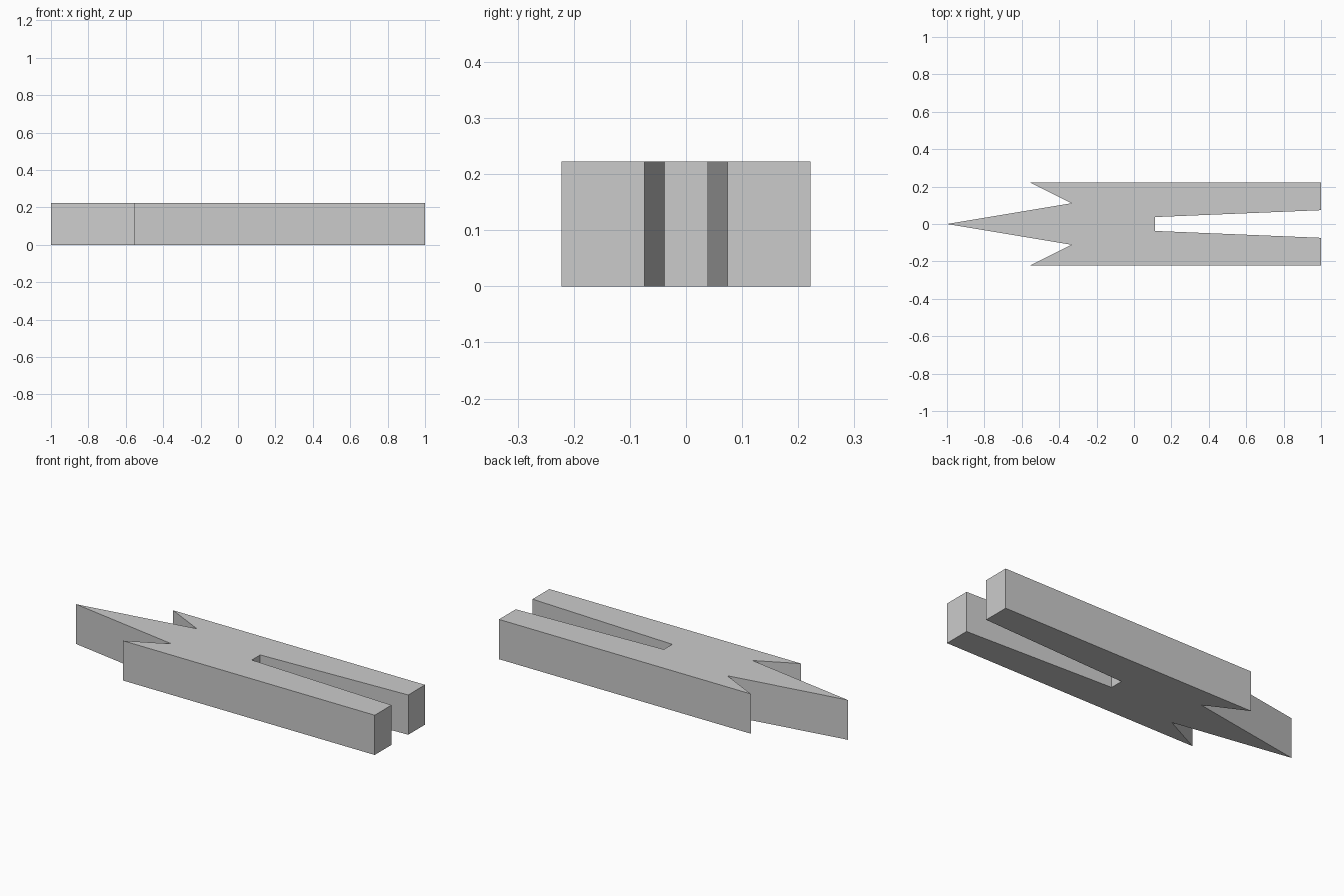
import bpy
import bmesh

cube = bpy.data.objects.get("Cube")
if cube:
    bpy.data.objects.remove(cube, do_unlink=True)

HEIGHT = 0.222

# Plain grey material
grey = bpy.data.materials.new("plain_grey")
grey.use_nodes = True
color = (0.6, 0.6, 0.6, 1)
grey.diffuse_color = color
grey.node_tree.nodes["Principled BSDF"].inputs["Base Color"].default_value = color

# Half outline: tip, barb notch, barb point, outer end, slot mouth, slot end
half = [(-1, 0), (-0.333, -0.111), (-0.556, -0.222),
        (1, -0.222), (1, -0.074), (0.111, -0.037)]
# Mirror across the long axis, sharing the tip
outline = half + [(x, -y) for x, y in reversed(half[1:])]

# Barbed, forked bar extruded upward from the outline
bm = bmesh.new()
base = bm.faces.new([bm.verts.new((x, y, 0)) for x, y in outline])
result = bmesh.ops.extrude_face_region(bm, geom=[base], use_keep_orig=True)
top = [v for v in result["geom"] if isinstance(v, bmesh.types.BMVert)]
bmesh.ops.translate(bm, verts=top, vec=(0, 0, HEIGHT))
bmesh.ops.recalc_face_normals(bm, faces=bm.faces)

mesh = bpy.data.meshes.new("forked_arrow_bar")
bm.to_mesh(mesh)
bm.free()
mesh.materials.append(grey)
bar = bpy.data.objects.new("forked_arrow_bar", mesh)
bpy.context.collection.objects.link(bar)
